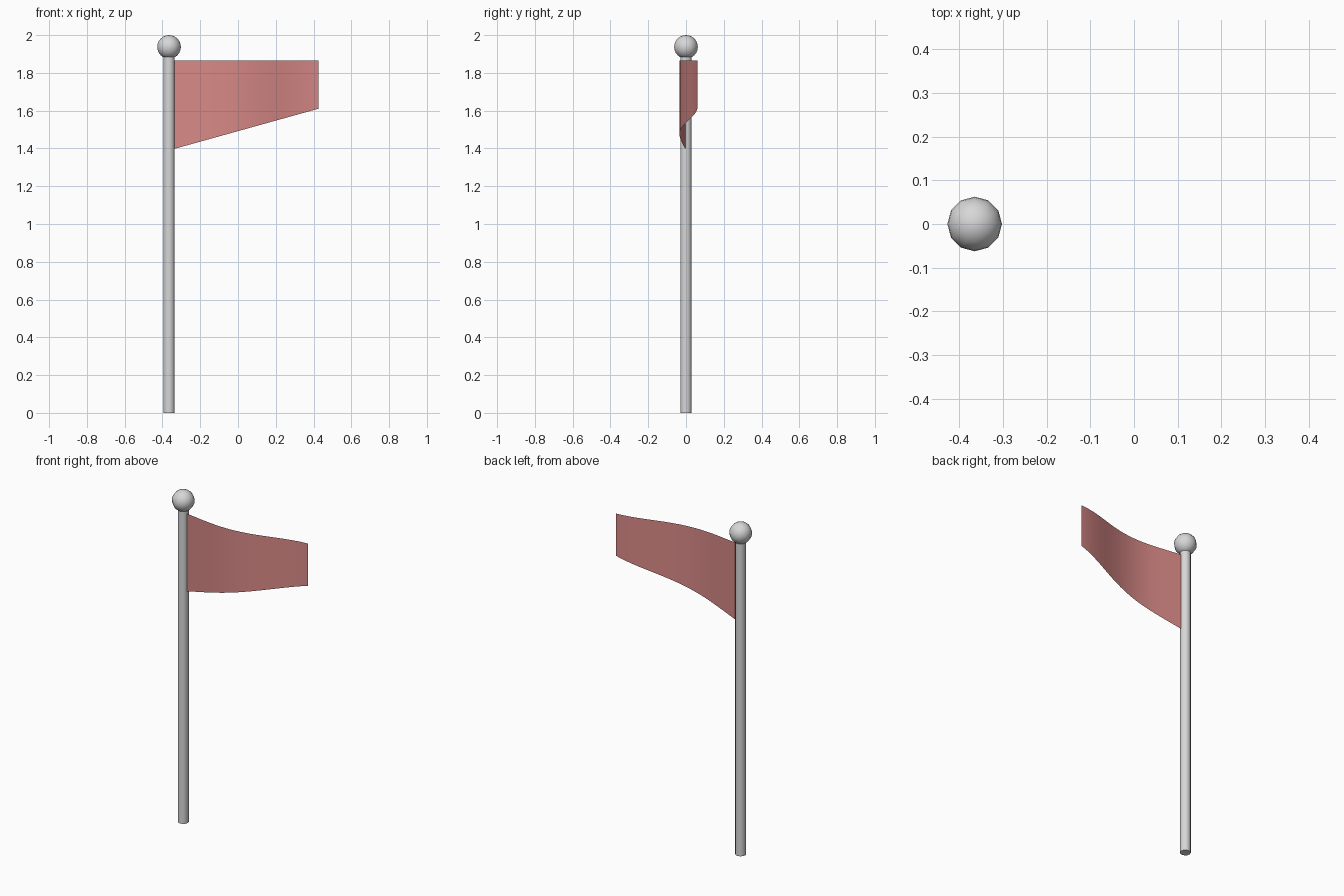
import bpy
import bmesh
from math import sin, pi, radians

cube = bpy.data.objects.get("Cube")
if cube:
    bpy.data.objects.remove(cube, do_unlink=True)

POLE_X = -0.365


def make_material(name, colour):
    mat = bpy.data.materials.new(name)
    mat.use_nodes = True
    mat.diffuse_color = colour
    mat.node_tree.nodes["Principled BSDF"].inputs["Base Color"].default_value = colour
    return mat


def finish(obj, name, mat):
    obj.name = name
    obj.data.materials.append(mat)
    bpy.ops.object.select_all(action="DESELECT")
    obj.select_set(True)
    bpy.context.view_layer.objects.active = obj
    bpy.ops.object.shade_smooth_by_angle(angle=radians(40))


grey = make_material("pale grey metal", (0.68, 0.68, 0.68, 1))
red = make_material("faded red cloth", (0.68, 0.25, 0.24, 1))

# Pole
bpy.ops.mesh.primitive_cylinder_add(vertices=12, radius=0.03, depth=1.9,
                                    location=(POLE_X, 0, 0.95))
finish(bpy.context.object, "pole", grey)

# Ball on top of the pole
bpy.ops.mesh.primitive_uv_sphere_add(segments=12, ring_count=12, radius=0.0625,
                                     location=(POLE_X, 0, 1.9375))
finish(bpy.context.object, "pole_ball", grey)

# Flag: a thin tapering sheet whose wave grows towards the free end
STEPS = 32
LENGTH = 0.79
bm = bmesh.new()
columns = []
for i in range(STEPS + 1):
    u = i / STEPS
    x = POLE_X + LENGTH * u
    y = -(0.02 + 0.04 * u) * sin(1.5 * pi * u)
    bottom = 1.39 + 0.22 * u
    columns.append([bm.verts.new((x, y, z)) for z in (bottom, 1.865)])
for a, b in zip(columns, columns[1:]):
    bm.faces.new((a[0], b[0], b[1], a[1]))
mesh = bpy.data.meshes.new("flag")
bm.to_mesh(mesh)
bm.free()
flag = bpy.data.objects.new("flag", mesh)
bpy.context.collection.objects.link(flag)
finish(flag, "flag", red)
